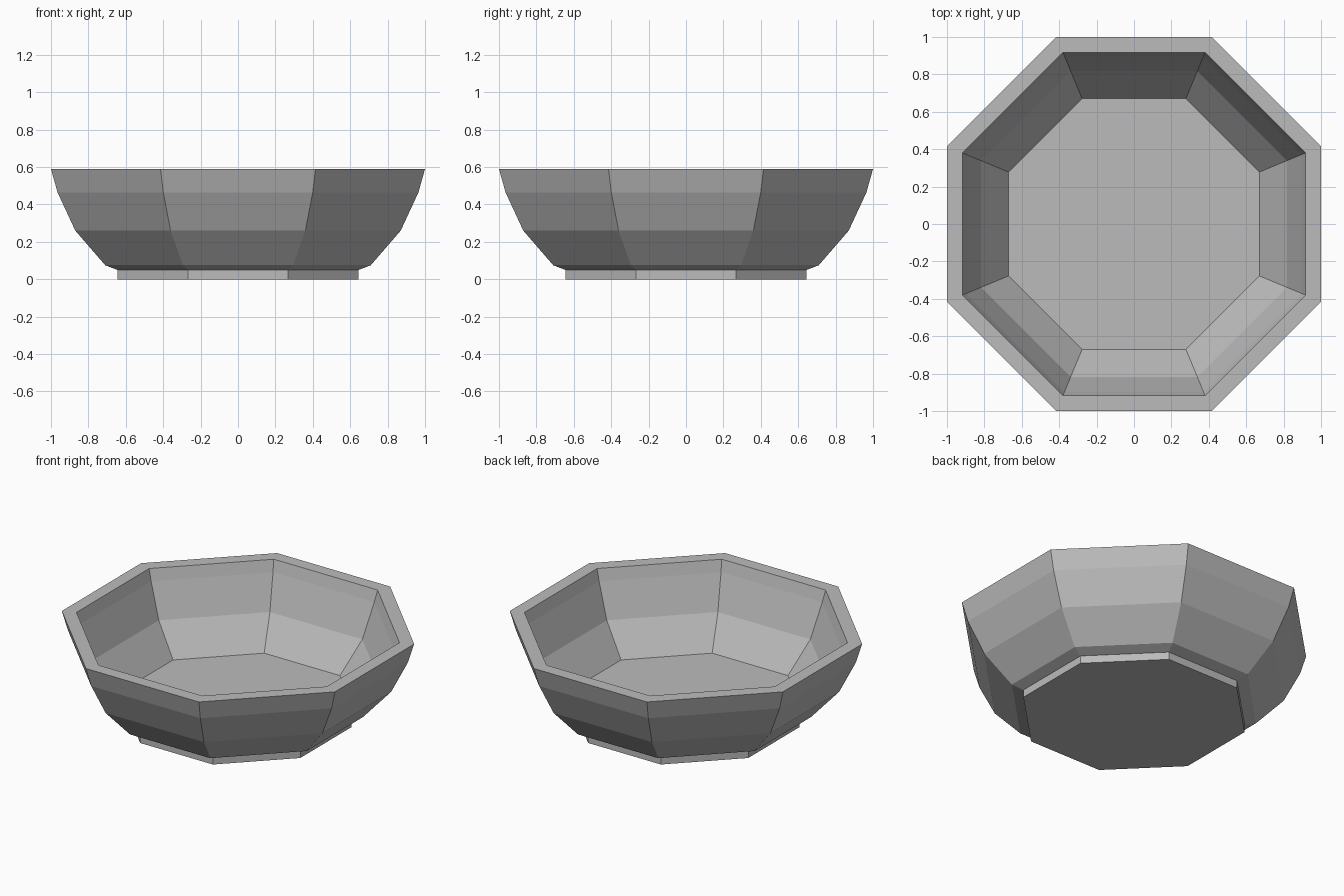
import bpy, bmesh
from math import cos, sin, pi

SIDES = 8

cube = bpy.data.objects.get("Cube")
if cube:
    bpy.data.objects.remove(cube, do_unlink=True)

grey = bpy.data.materials.new("stone_grey")
grey.use_nodes = True
colour = (0.5, 0.5, 0.5, 1)
grey.diffuse_color = colour
grey.node_tree.nodes["Principled BSDF"].inputs["Base Color"].default_value = colour


def lathe(name, profile, cap_end):
    """Octagonal turning; profile holds (distance to flat side, height)."""
    bm = bmesh.new()
    rings = []
    for flat, z in profile:
        r = flat / cos(pi / SIDES)
        angles = [(i + 0.5) * 2 * pi / SIDES for i in range(SIDES)]
        rings.append([bm.verts.new((r * cos(a), r * sin(a), z)) for a in angles])
    for low, high in zip(rings, rings[1:]):
        for i in range(SIDES):
            j = (i + 1) % SIDES
            bm.faces.new((low[i], low[j], high[j], high[i]))
    bm.faces.new(rings[0][::-1])
    if cap_end:
        bm.faces.new(rings[-1])
    mesh = bpy.data.meshes.new(name)
    bm.to_mesh(mesh)
    bm.free()
    mesh.materials.append(grey)
    obj = bpy.data.objects.new(name, mesh)
    bpy.context.collection.objects.link(obj)


# Bowl: up the outside, over the flat rim, down the inside to the floor
lathe("bowl", [(0.645, 0.05), (0.71, 0.075), (0.87, 0.26), (0.965, 0.465), (1, 0.59),
               (0.917, 0.59), (0.896, 0.515), (0.817, 0.29), (0.67, 0.09)], True)

# Short foot under the bowl, closed below
lathe("foot", [(0.643, 0), (0.643, 0.05)], False)
